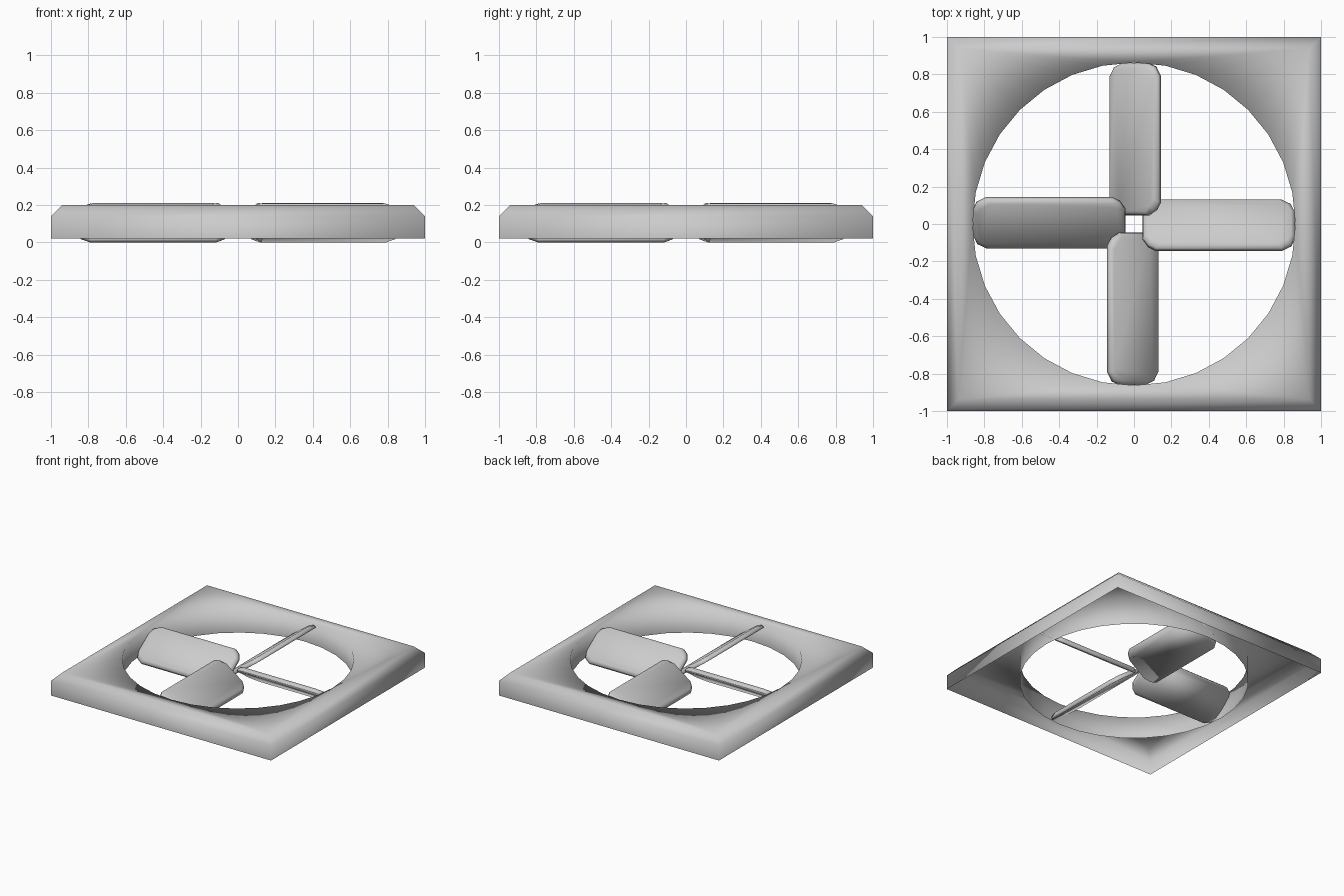
import bpy, bmesh, math
from mathutils import Matrix, Vector

if "Cube" in bpy.data.objects:
    bpy.data.objects.remove(bpy.data.objects["Cube"])


def finish(bm, name):
    mesh = bpy.data.meshes.new(name)
    bm.to_mesh(mesh)
    bm.free()
    for p in mesh.polygons:
        p.use_smooth = True
    ob = bpy.data.objects.new(name, mesh)
    bpy.context.collection.objects.link(ob)
    return ob


def loop(bm, n, radius, z, start=0.0):
    return [bm.verts.new((radius * math.cos(start + math.tau * i / n),
                          radius * math.sin(start + math.tau * i / n), z)) for i in range(n)]


def bridge(bm, low, high):
    n = len(low)
    for i in range(n):
        j = (i + 1) % n
        bm.faces.new((low[i], low[j], high[j], high[i]))


# Square housing: thin shell open underneath, chamfered rim, round duct
bm = bmesh.new()
r2, q = math.sqrt(2), math.pi / 4
base = loop(bm, 4, r2, 0.02, q)
side = loop(bm, 4, r2, 0.14, q)
rim = loop(bm, 4, 0.94 * r2, 0.20, q)
duct_top = loop(bm, 32, 0.863, 0.20)
duct_low = loop(bm, 32, 0.863, 0.02)
bridge(bm, base, side)
bridge(bm, side, rim)
bridge(bm, duct_top, duct_low)
edges = []
for ring in (rim, duct_top):
    for i, v in enumerate(ring):
        edges.append(bm.edges.get((v, ring[(i + 1) % len(ring)])))
top = bmesh.ops.triangle_fill(bm, edges=edges, use_beauty=True, normal=Vector((0, 0, 1)))
for f in top["geom"]:
    if isinstance(f, bmesh.types.BMFace):
        f.normal_update()
        if f.normal.z < 0:
            f.normal_flip()
finish(bm, "housing")


# Pitched blade: rounded plate, flat below and slightly narrower on top
def outline(bm, inset, z):
    x0, x1, h = 0.045 + inset, 0.862 - inset, 0.165 - inset
    pts = [(x0, -0.09), (x0 + 0.03, -h + 0.025), (x0 + 0.07, -h),
           (x1 - 0.07, -h), (x1 - 0.02, -h + 0.03), (x1, -0.08),
           (x1, 0.08), (x1 - 0.02, h - 0.03), (x1 - 0.07, h),
           (x0 + 0.07, h), (x0 + 0.03, h - 0.025), (x0, 0.09)]
    return [bm.verts.new((x, y, z)) for x, y in pts]


for k, side_name in enumerate(("right", "back", "left", "front")):
    bm = bmesh.new()
    low, mid, high = outline(bm, 0, -0.018), outline(bm, 0.004, 0.002), outline(bm, 0.022, 0.018)
    bridge(bm, low, mid)
    bridge(bm, mid, high)
    bm.faces.new(high)
    bm.faces.new(low[::-1])
    bm.transform(Matrix.Rotation(k * math.pi / 2, 4, 'Z')
                 @ Matrix.Translation((0, 0, 0.1115))
                 @ Matrix.Rotation(math.radians(-36), 4, 'X'))
    finish(bm, "fan_blade_" + side_name)
